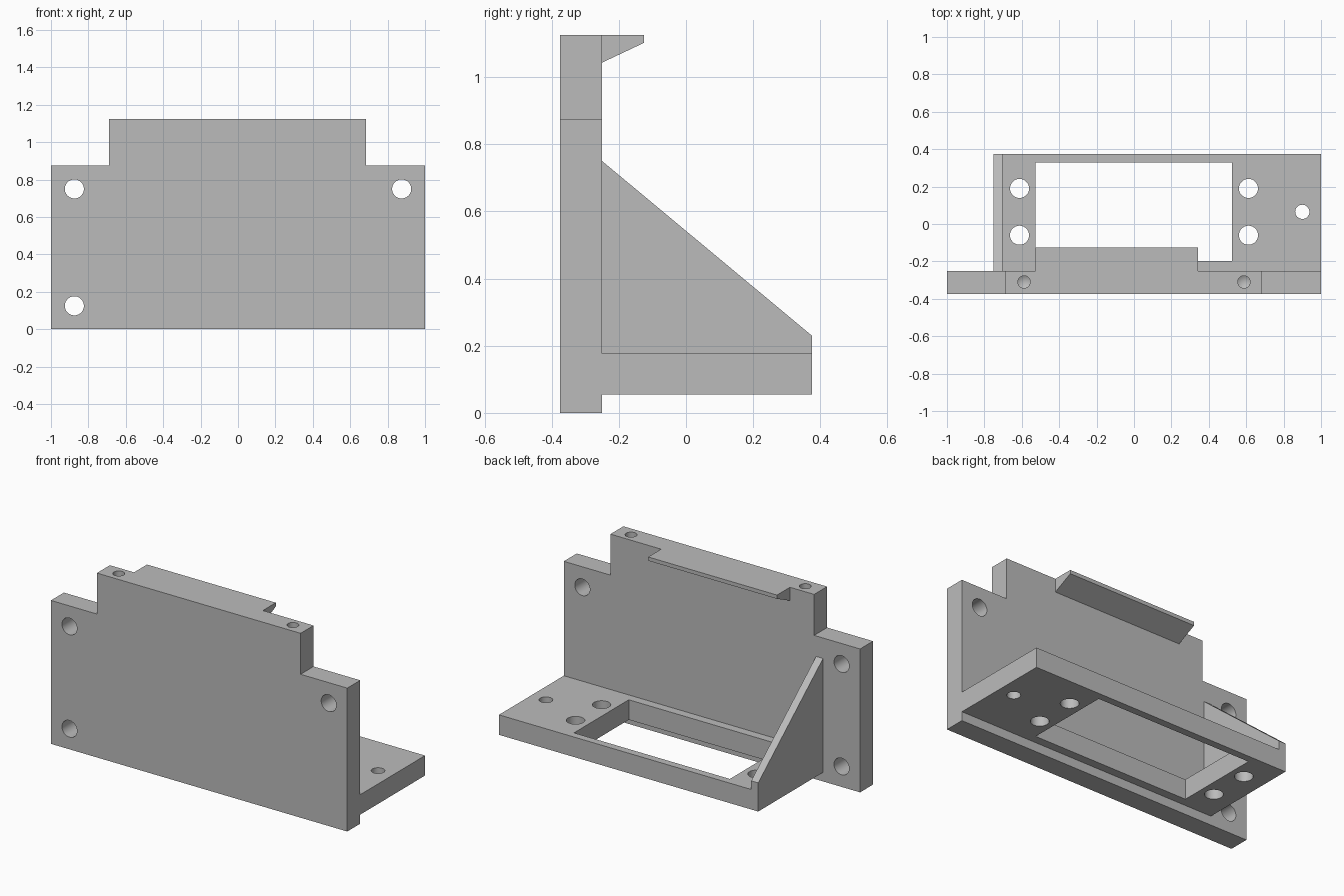
import bpy, bmesh
from mathutils import Matrix, Vector

cube = bpy.data.objects.get("Cube")
if cube:
    bpy.data.objects.remove(cube, do_unlink=True)

grey = bpy.data.materials.new("plain grey")
grey.use_nodes = True
grey.diffuse_color = (0.5, 0.5, 0.5, 1)
grey.node_tree.nodes["Principled BSDF"].inputs["Base Color"].default_value = (0.5, 0.5, 0.5, 1)


def prism(name, outline, axis, start, end):
    """Extrude a 2D outline along x, y or z."""
    place = {"x": lambda a, b: (start, a, b),
             "y": lambda a, b: (a, start, b),
             "z": lambda a, b: (a, b, start)}[axis]
    move = Vector([end - start if axis == k else 0 for k in "xyz"])
    bm = bmesh.new()
    face = bm.faces.new([bm.verts.new(place(*p)) for p in outline])
    extruded = bmesh.ops.extrude_face_region(bm, geom=[face], use_keep_orig=True)
    bmesh.ops.translate(bm, vec=move,
                        verts=[v for v in extruded["geom"] if isinstance(v, bmesh.types.BMVert)])
    bmesh.ops.recalc_face_normals(bm, faces=bm.faces)
    return make(name, bm)


def make(name, bm):
    mesh = bpy.data.meshes.new(name)
    bm.to_mesh(mesh)
    bm.free()
    mesh.materials.append(grey)
    obj = bpy.data.objects.new(name, mesh)
    bpy.context.collection.objects.link(obj)
    return obj


def drill(name, centre, radius, depth, axis="z", tip=0):
    """Round cutter, optionally with a conical drill tip at its lower end."""
    bm = bmesh.new()
    bmesh.ops.create_cone(bm, cap_ends=True, segments=40, radius1=radius,
                          radius2=radius, depth=depth)
    if tip:
        bottom = min(bm.faces, key=lambda f: f.calc_center_median().z)
        poked = bmesh.ops.poke(bm, faces=[bottom])
        poked["verts"][0].co.z -= tip
    if axis == "y":
        bm.transform(Matrix.Rotation(1.5707963, 4, "X"))
    bm.transform(Matrix.Translation(centre))
    return make(name, bm)


def cut(obj, cutters):
    for c in cutters:
        mod = obj.modifiers.new(c.name, "BOOLEAN")
        mod.operation = "DIFFERENCE"
        mod.solver = "EXACT"
        mod.object = c
        c.hide_render = True
        c.hide_viewport = True
        c.display_type = "WIRE"


def rect(a0, a1, b0, b1):
    return [(a0, b0), (a1, b0), (a1, b1), (a0, b1)]


BACK, REAR, TOP = -0.25, 0.375, 1.125

# Upright plate with a raised centre tab
plate = prism("upright_plate",
              [(-1, 0), (1, 0), (1, 0.875), (0.685, 0.875), (0.685, TOP),
               (-0.69, TOP), (-0.69, 0.875), (-1, 0.875)], "y", -0.375, BACK)
holes = [drill("mount_hole_cutter", (x, -0.31, z), 0.051, 0.4, "y")
         for x, z in [(-0.875, 0.75), (0.875, 0.75), (-0.875, 0.125)]]
holes += [drill("tab_hole_cutter", (x, -0.31, TOP - 0.1), 0.033, 0.25, tip=0.02)
          for x in (-0.588, 0.588)]
cut(plate, holes)

# Shelf with a rectangular window and screw holes
shelf = prism("shelf", rect(-0.75, 1, BACK, REAR), "z", 0.055, 0.177)
window = prism("window_cutter", rect(-0.527, 0.525, -0.198, 0.33), "z", -0.1, 0.4)
holes = [drill("shelf_hole_cutter", (x, y, 0.11), 0.051, 0.4)
         for x in (-0.612, 0.612) for y in (-0.06, 0.19)]
holes.append(drill("small_hole_cutter", (0.9, 0.065, 0.11), 0.038, 0.4))
cut(shelf, [window] + holes)

# Triangular side brace
prism("side_brace", [(BACK, 0.177), (REAR, 0.177), (REAR, 0.23), (BACK, 0.75)],
      "x", -0.75, -0.703)

# Tapered ledge behind the tab
prism("top_ledge", [(BACK, 1.043), (-0.125, 1.102), (-0.125, TOP), (BACK, TOP)],
      "x", -0.527, 0.343)

# Smooth hole walls while keeping the corners crisp
for obj in (plate, shelf):
    bpy.ops.object.select_all(action="DESELECT")
    obj.select_set(True)
    bpy.context.view_layer.objects.active = obj
    for mod in list(obj.modifiers):
        bpy.ops.object.modifier_apply(modifier=mod.name)
    bpy.ops.object.shade_smooth_by_angle()
for obj in list(bpy.data.objects):
    if obj.name.split(".")[0].endswith("_cutter"):
        bpy.data.objects.remove(obj, do_unlink=True)
